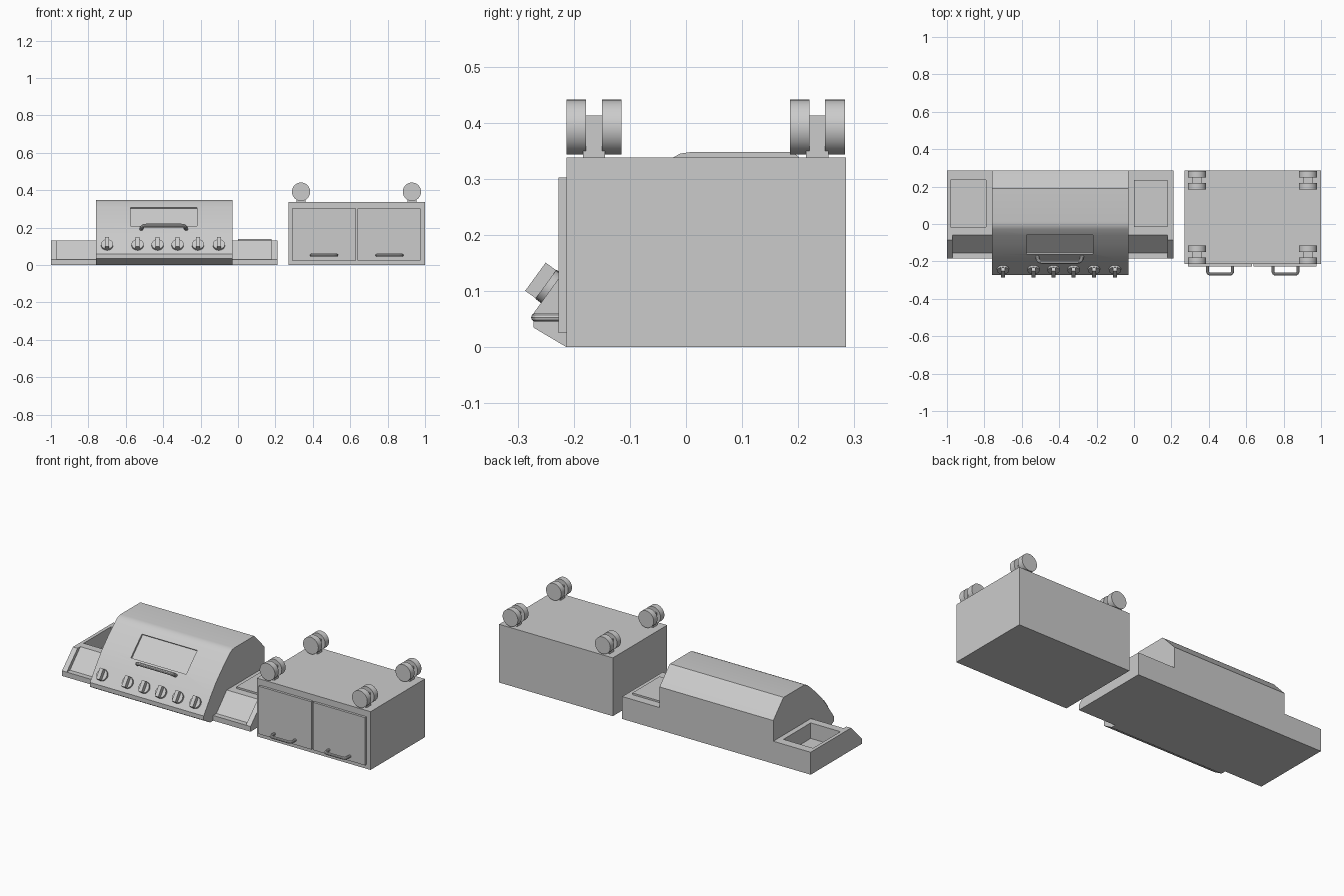
import bpy, bmesh, math
from mathutils import Matrix, Vector

if "Cube" in bpy.data.objects:
    bpy.data.objects.remove(bpy.data.objects["Cube"], do_unlink=True)

grey = bpy.data.materials.new("brushed_grey")
grey.use_nodes = True
grey.diffuse_color = (0.6, 0.6, 0.6, 1)
grey.node_tree.nodes["Principled BSDF"].inputs["Base Color"].default_value = (0.6, 0.6, 0.6, 1)


def finish(name, bm, smooth=True):
    bmesh.ops.recalc_face_normals(bm, faces=bm.faces)
    me = bpy.data.meshes.new(name)
    bm.to_mesh(me)
    bm.free()
    me.materials.append(grey)
    ob = bpy.data.objects.new(name, me)
    bpy.context.collection.objects.link(ob)
    if smooth:
        shade(ob)
    return ob


def shade(ob):
    bpy.ops.object.select_all(action='DESELECT')
    ob.select_set(True)
    bpy.context.view_layer.objects.active = ob
    bpy.ops.object.shade_smooth_by_angle(angle=math.radians(25))


def box(name, x, y, z, matrix=Matrix()):
    bm = bmesh.new()
    bmesh.ops.create_cube(bm, size=1)
    size = [b - a for a, b in (x, y, z)]
    mid = [(a + b) / 2 for a, b in (x, y, z)]
    bm.transform(matrix @ Matrix.Translation(mid) @ Matrix.Diagonal((*size, 1)))
    return finish(name, bm, False)


def cylinder(name, radius, depth, matrix, sides=32):
    bm = bmesh.new()
    bmesh.ops.create_cone(bm, cap_ends=True, segments=sides, radius1=radius,
                          radius2=radius, depth=depth, matrix=matrix)
    return finish(name, bm)


def prism(name, profile, x0, x1):
    """Extrude a (y, z) profile along x."""
    bm = bmesh.new()
    face = bm.faces.new([bm.verts.new((x0, y, z)) for y, z in profile])
    side = bmesh.ops.extrude_face_region(bm, geom=[face])["geom"]
    moved = [v for v in side if isinstance(v, bmesh.types.BMVert)]
    bmesh.ops.translate(bm, verts=moved, vec=(x1 - x0, 0, 0))
    return finish(name, bm)


def cut(ob, cutter):
    mod = ob.modifiers.new("cut", 'BOOLEAN')
    mod.operation, mod.solver, mod.object = 'DIFFERENCE', 'EXACT', cutter
    bpy.context.view_layer.objects.active = ob
    bpy.ops.object.modifier_apply(modifier="cut")
    bpy.data.objects.remove(cutter, do_unlink=True)
    shade(ob)


def tube(name, points, radius):
    """Bent round bar with softened corners."""
    pts = [Vector(p) for p in points]
    path = [pts[0]]
    for a, b, c in zip(pts, pts[1:], pts[2:]):
        p, q = b + (a - b).normalized() * 0.018, b + (c - b).normalized() * 0.018
        path += [p.lerp(b, t).lerp(b.lerp(q, t), t) for t in (0, 0.25, 0.5, 0.75, 1)]
    path.append(pts[-1])
    cu = bpy.data.curves.new(name, 'CURVE')
    cu.dimensions, cu.bevel_depth, cu.bevel_resolution = '3D', radius, 3
    cu.use_fill_caps = True
    sp = cu.splines.new('POLY')
    sp.points.add(len(path) - 1)
    for point, co in zip(sp.points, path):
        point.co = (*co, 1)
    ob = bpy.data.objects.new(name, cu)
    bpy.context.collection.objects.link(ob)
    cu.materials.append(grey)
    bpy.ops.object.select_all(action='DESELECT')
    ob.select_set(True)
    bpy.context.view_layer.objects.active = ob
    bpy.ops.object.convert(target='MESH')
    shade(bpy.context.object)


# Grill body with rounded hood and sloping control panel
HOOD = (-0.76, -0.03)
hood = prism("grill_hood", [
    (0.285, 0), (-0.213, 0), (-0.272, 0.035), (-0.272, 0.06), (-0.2, 0.16),
    (-0.16, 0.21), (-0.11, 0.261), (-0.06, 0.308), (-0.027, 0.336), (-0.01, 0.345),
    (0.01, 0.348), (0.19, 0.348), (0.2, 0.34), (0.285, 0.25)], *HOOD)

# Sunken window in the hood
tilt = Matrix.Translation((0, -0.11, 0.259)) @ Matrix.Rotation(math.radians(45), 4, 'X')
cut(hood, box("window_cutter", (-0.575, -0.22), (-0.071, 0.071), (-0.01, 0.1), tilt))

# Hood handle
tube("hood_handle", [(-0.52, -0.165, 0.185), (-0.51, -0.203, 0.211),
                     (-0.285, -0.203, 0.211), (-0.275, -0.165, 0.185)], 0.01)

# Control knobs: disc plus grip bar, square to the panel
for i, x in enumerate((-0.70, -0.537, -0.43, -0.323, -0.214, -0.102)):
    face = Matrix.Translation((x, -0.24, 0.105)) @ Matrix.Rotation(math.radians(54), 4, 'X')
    cylinder(f"knob_disc_{i}", 0.032, 0.016, face @ Matrix.Translation((0, 0, 0.004)))
    box(f"knob_grip_{i}", (-0.011, 0.011), (-0.031, 0.031), (0, 0.035), face)


# Side shelves with a recessed sloping front
def shelf(name, x_of):
    ob = prism(name, [(0.285, 0), (-0.185, 0), (-0.185, 0.03), (-0.085, 0.13),
                      (0.285, 0.13)], x_of(-1), x_of(-0.76))
    cut(ob, prism("notch_cutter", [(-0.155, 0.03), (-0.3, 0.03), (-0.3, 0.23),
                                   (0.035, 0.23)], x_of(-0.97), x_of(-0.7)))
    return ob


right_shelf = shelf("right_shelf", lambda x: x)
cut(right_shelf, box("pan_cutter", (-0.98, -0.79), (-0.015, 0.235), (0.04, 0.2)))
shelf("left_shelf", lambda x: -0.79 - x)
box("side_burner_lid", (0, 0.18), (-0.015, 0.235), (0.12, 0.14))

# Cabinet with two doors and bar handles
box("cabinet", (0.27, 1.0), (-0.213, 0.285), (0, 0.338))
for side, x0, x1, hx in (("right", 0.29, 0.63, 0.46), ("left", 0.64, 0.975, 0.81)):
    box(f"{side}_door", (x0, x1), (-0.227, -0.21), (0.025, 0.302))
    tube(f"{side}_door_handle", [(hx - 0.067, -0.22, 0.053), (hx - 0.067, -0.268, 0.053),
                                 (hx + 0.067, -0.268, 0.053), (hx + 0.067, -0.22, 0.053)], 0.008)

# Twin-wheel casters on the upturned cabinet
for sx, x in (("right", 0.337), ("left", 0.93)):
    for sy, y in (("front", -0.164), ("back", 0.234)):
        tag = f"{sy}_{sx}_caster"
        box(f"{tag}_plate", (x - 0.025, x + 0.025), (y - 0.02, y + 0.02), (0.335, 0.35))
        box(f"{tag}_bracket", (x - 0.025, x + 0.025), (y - 0.014, y + 0.014), (0.345, 0.413))
        for i, dy in enumerate((-0.0315, 0.0315)):
            turn = Matrix.Translation((x, y + dy, 0.392)) @ Matrix.Rotation(math.pi / 2, 4, 'X')
            cylinder(f"{tag}_wheel_{i}", 0.049, 0.035, turn)
